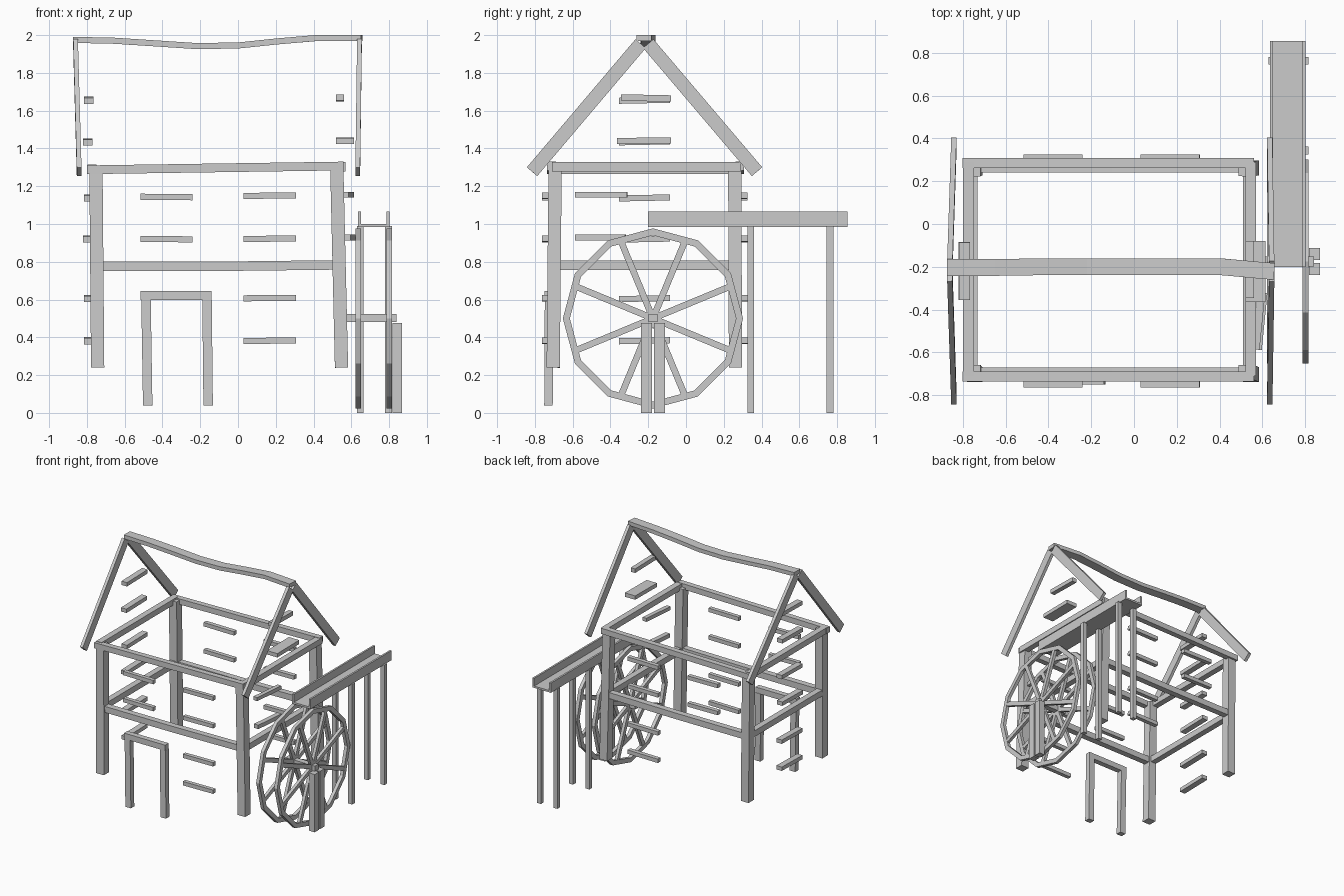
import bpy, math
from mathutils import Vector, Matrix

if "Cube" in bpy.data.objects:
    bpy.data.objects.remove(bpy.data.objects["Cube"])

grey = bpy.data.materials.new("timber grey")
grey.diffuse_color = (0.6, 0.6, 0.6, 1)
grey.use_nodes = True
grey.node_tree.nodes["Principled BSDF"].inputs["Base Color"].default_value = grey.diffuse_color


def mesh(name, verts, faces):
    me = bpy.data.meshes.new(name)
    me.from_pydata(verts, [], faces)
    me.materials.append(grey)
    ob = bpy.data.objects.new(name, me)
    bpy.context.collection.objects.link(ob)
    return ob


def sweep(name, points, side, w, h):
    """Square timber along points; side is the width direction."""
    pts = [Vector(p) for p in points]
    verts, faces = [], []
    for i, p in enumerate(pts):
        d = (pts[min(i + 1, len(pts) - 1)] - pts[max(i - 1, 0)]).normalized()
        s = Vector(side)
        s = (s - d * s.dot(d)).normalized()
        u = d.cross(s)
        verts += [p + s * a * w / 2 + u * b * h / 2
                  for a, b in ((-1, -1), (1, -1), (1, 1), (-1, 1))]
    for i in range(len(pts) - 1):
        k = 4 * i
        faces += [(k + j, k + (j + 1) % 4, k + 4 + (j + 1) % 4, k + 4 + j) for j in range(4)]
    n = len(verts)
    faces += [(3, 2, 1, 0), (n - 4, n - 3, n - 2, n - 1)]
    return mesh(name, verts, faces)


def box(name, x0, x1, y0, y1, z0, z1, tilt=0, axis='Y'):
    c = Vector(((x0 + x1) / 2, (y0 + y1) / 2, (z0 + z1) / 2))
    rot = Matrix.Rotation(tilt, 3, axis)
    verts = [c + rot @ (Vector((x, y, z)) - c)
             for z in (z0, z1) for x, y in ((x0, y0), (x1, y0), (x1, y1), (x0, y1))]
    return mesh(name, verts, [(3, 2, 1, 0), (4, 5, 6, 7), (0, 1, 5, 4),
                              (1, 2, 6, 5), (2, 3, 7, 6), (3, 0, 4, 7)])


X, Y = (1, 0, 0), (0, 1, 0)

# Corner posts, slightly leaning
for side, xb, xt in (("left", -0.743, -0.752), ("right", 0.548, 0.523)):
    for face, yb, yt in (("front", -0.703, -0.693), ("back", 0.262, 0.258)):
        sweep(f"{face}_{side}_post", [(xb, yb, 0.24), (xt, yt, 1.3)], X, 0.07, 0.07)

# Top and middle rails
for face, yt, ym in (("front", -0.712, -0.695), ("back", 0.285, 0.265)):
    sweep(f"{face}_top_rail", [(-0.80, yt, 1.287), (0.56, yt, 1.307)], Y, 0.046, 0.046)
    sweep(f"{face}_middle_rail", [(-0.72, ym, 0.776), (-0.1, ym, 0.776), (0.50, ym, 0.783)], Y, 0.05, 0.05)
for side, xt, xm, z in (("left", -0.773, -0.755, 1.29), ("right", 0.545, 0.535, 1.303)):
    sweep(f"{side}_top_rail", [(xt, -0.71, z), (xt, 0.29, z)], X, 0.05, 0.048)
    sweep(f"{side}_middle_rail", [(xm, -0.67, 0.782), (xm, 0.23, 0.782)], X, 0.05, 0.05)

# Sagging ridge beam
sweep("ridge_beam", [(-0.873, -0.203, 1.975), (-0.65, -0.203, 1.97), (-0.45, -0.2, 1.957),
                     (-0.22, -0.2, 1.942), (0, -0.2, 1.945), (0.2, -0.2, 1.966),
                     (0.41, -0.2, 1.984), (0.655, -0.222, 1.984)], Y, 0.078, 0.032)

# Gable rafters
for side, xt, xb in (("left", -0.86, -0.841), ("right", 0.643, 0.634)):
    for face, y_top, y_low in (("front", -0.24, -0.815), ("back", -0.2, 0.376)):
        sweep(f"{side}_{face}_rafter", [(xt, y_top, 1.955), (xb, y_low, 1.277)], X, 0.025, 0.072)

# Wall planks on the front and back
for face, y0, y1 in (("front", -0.763, -0.73), ("back", 0.29, 0.325)):
    for z in (1.143, 0.92):
        box(f"{face}_left_plank", -0.517, -0.24, y0, y1, z - 0.016, z + 0.016, 0.01)
    for z in (1.15, 0.922, 0.608, 0.382):
        box(f"{face}_right_plank", 0.03, 0.307, y0, y1, z - 0.016, z + 0.016, -0.01)

# Planks on the left wall and gable
for z, x in ((1.655, -0.79), (1.435, -0.795), (1.138, -0.79), (0.92, -0.795), (0.605, -0.79), (0.382, -0.79)):
    box("left_wall_plank", x - 0.025, x + 0.025, -0.355, -0.085, z - 0.016, z + 0.016, 0.02, 'X')

# Planks on the right wall and gable
box("right_gable_plank", 0.52, 0.56, -0.345, -0.08, 1.65, 1.684, -0.02, 'X')
box("right_gable_plank", 0.52, 0.615, -0.365, -0.08, 1.425, 1.457, 0.01, 'X')
box("right_wall_plank", 0.565, 0.6, -0.587, -0.31, 1.14, 1.17, -0.1, 'Z')
box("right_wall_plank", 0.57, 0.61, -0.587, -0.32, 0.912, 0.945, -0.1, 'Z')

# Door frame
box("door_lintel", -0.515, -0.14, -0.75, -0.705, 0.598, 0.645)
sweep("door_left_jamb", [(-0.478, -0.728, 0.04), (-0.487, -0.725, 0.6)], X, 0.05, 0.045)
sweep("door_right_jamb", [(-0.158, -0.728, 0.04), (-0.164, -0.725, 0.6)], X, 0.05, 0.045)

# Water wheel: two twelve-sided rims with eight spokes each
CY, CZ = -0.175, 0.5


def on_wheel(x, r, a):
    return Vector((x, CY + r * math.cos(a), CZ + r * math.sin(a)))


for name, x in (("inner", 0.636), ("outer", 0.80)):
    verts, faces = [], []
    for i in range(12):
        a = math.radians(30 * i)
        verts += [on_wheel(x + dx, r, a) for dx, r in
                  ((-0.014, 0.44), (0.014, 0.44), (0.014, 0.477), (-0.014, 0.477))]
        for j in range(4):
            k, m = 4 * i, 4 * ((i + 1) % 12)
            faces.append((k + j, k + (j + 1) % 4, m + (j + 1) % 4, m + j))
    mesh(f"{name}_wheel_rim", verts, faces)
    for i in range(8):
        a = math.radians(22.5 + 45 * i)
        sweep(f"{name}_wheel_spoke", [on_wheel(x, 0.01, a), on_wheel(x, 0.445, a)], X, 0.025, 0.034)

# Axle and its bearing posts
box("wheel_axle", 0.57, 0.84, CY - 0.023, CY + 0.023, CZ - 0.02, CZ + 0.023)
for y in (-0.21, -0.14):
    box("axle_post", 0.817, 0.868, y - 0.029, y + 0.029, 0, 0.477)

# Water trough on four legs
box("trough_floor", 0.635, 0.80, -0.2, 0.855, 0.985, 1.0)
for x in (0.635, 0.787):
    box("trough_side", x, x + 0.015, -0.2, 0.855, 0.985, 1.065)
for x in (0.647, 0.797):
    for y in (0.343, 0.762):
        box("trough_leg", x - 0.018, x + 0.018, y - 0.018, y + 0.018, 0, 0.99)
